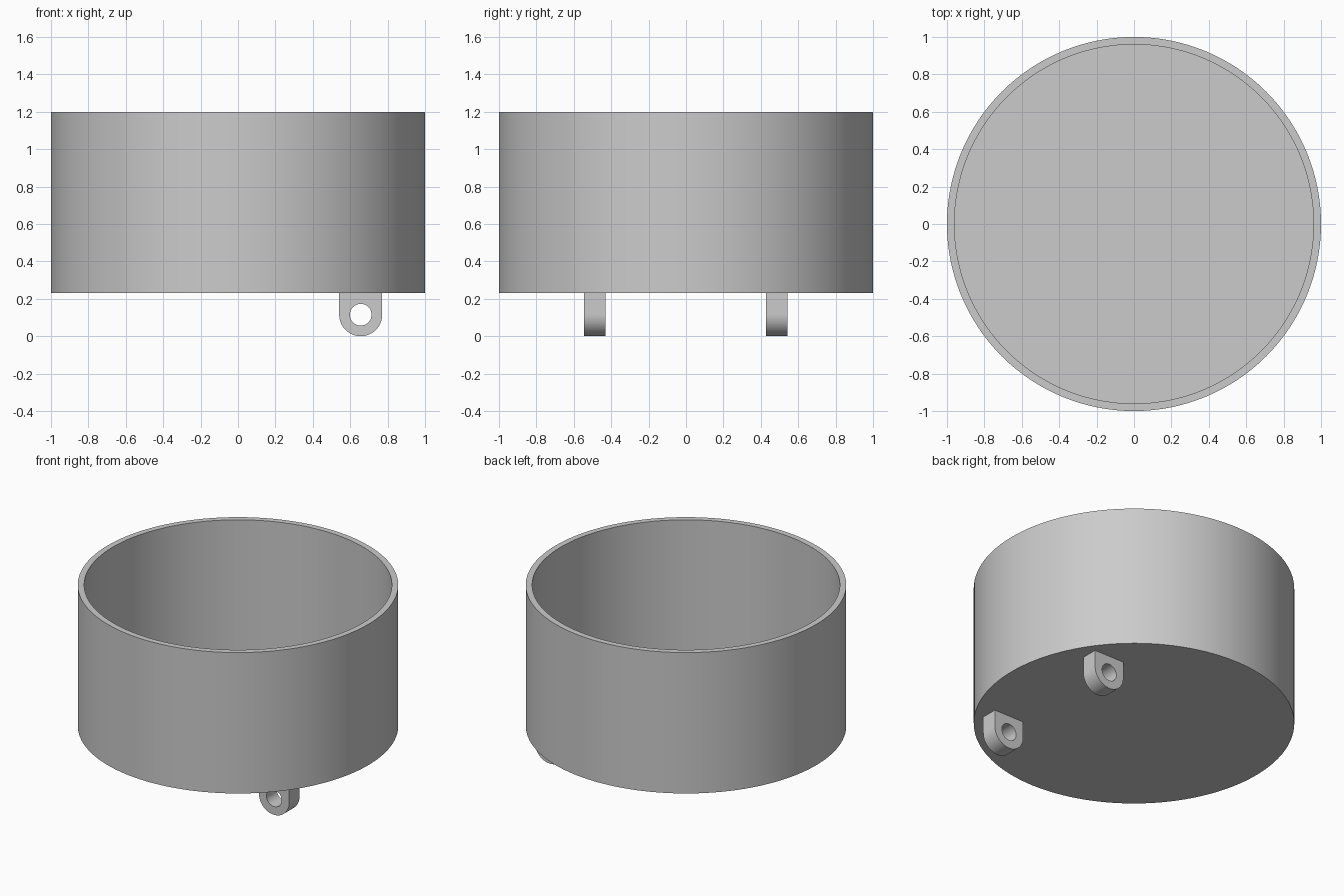
import bpy
import bmesh
from math import cos, sin, pi, radians

if "Cube" in bpy.data.objects:
    bpy.data.objects.remove(bpy.data.objects["Cube"], do_unlink=True)

grey = bpy.data.materials.new("plain_grey")
grey.use_nodes = True
colour = (0.6, 0.6, 0.6, 1)
grey.diffuse_color = colour
grey.node_tree.nodes["Principled BSDF"].inputs["Base Color"].default_value = colour

BASE = 0.23      # underside of the cup
TOP = 1.2
WALL = 0.04


def finish(name, bm):
    bmesh.ops.recalc_face_normals(bm, faces=bm.faces)
    mesh = bpy.data.meshes.new(name)
    bm.to_mesh(mesh)
    bm.free()
    obj = bpy.data.objects.new(name, mesh)
    bpy.context.collection.objects.link(obj)
    mesh.materials.append(grey)
    bpy.ops.object.select_all(action="DESELECT")
    obj.select_set(True)
    bpy.context.view_layer.objects.active = obj
    bpy.ops.object.shade_smooth_by_angle(angle=radians(30))
    return obj


def skin(bm, rings, closed=False):
    """Join rings of equal length with quads."""
    loops = [[bm.verts.new(p) for p in ring] for ring in rings]
    pairs = list(zip(loops, loops[1:]))
    if closed:
        pairs.append((loops[-1], loops[0]))
    n = len(loops[0])
    for a, b in pairs:
        for i in range(n):
            j = (i + 1) % n
            bm.faces.new((a[i], a[j], b[j], b[i]))
    return loops


# Open cup: outer wall, rim, inner wall, with a disc at each end
def circle(radius, z, n=128):
    return [(radius * cos(2 * pi * i / n), radius * sin(2 * pi * i / n), z)
            for i in range(n)]


bm = bmesh.new()
inner = 1 - WALL
loops = skin(bm, [circle(1, BASE), circle(1, TOP),
                  circle(inner, TOP), circle(inner, BASE + WALL)])
bm.faces.new(loops[0])
bm.faces.new(loops[-1])
finish("cup", bm)


# Hinge lugs: rounded below, square above, with a round hole through
def lug(name, x, y, radius=0.115, hole=0.058, depth=0.113, n=64):
    def outline(r, square, side):
        points = []
        for i in range(n):
            c, s = cos(2 * pi * i / n), sin(2 * pi * i / n)
            k = r / max(abs(c), abs(s)) if square and s > 0 else r
            points.append((x + k * c, y + side * depth / 2, radius + k * s))
        return points

    bm = bmesh.new()
    skin(bm, [outline(radius, True, -1), outline(radius, True, 1),
              outline(hole, False, 1), outline(hole, False, -1)], closed=True)
    return finish(name, bm)


lug("front_lug", 0.656, -0.488)
lug("back_lug", 0.656, 0.485)
